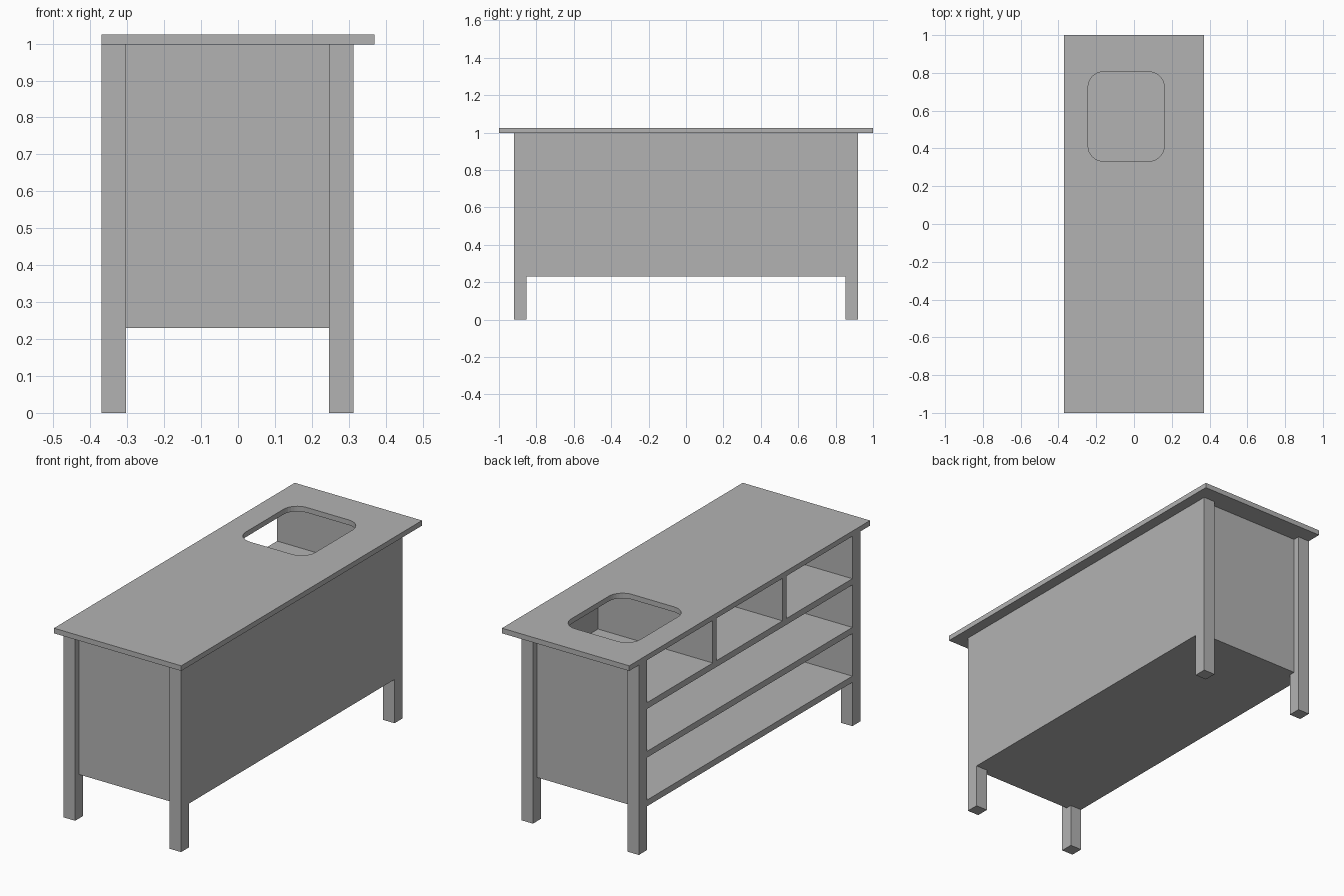
import bpy
import bmesh
from math import cos, sin, pi

cube = bpy.data.objects.get("Cube")
if cube:
    bpy.data.objects.remove(cube, do_unlink=True)

grey = bpy.data.materials.new("plain grey")
grey.use_nodes = True
grey.diffuse_color = (0.45, 0.45, 0.45, 1)
grey.node_tree.nodes["Principled BSDF"].inputs["Base Color"].default_value = grey.diffuse_color

# Main dimensions
OPEN_X, BACK_X = -0.37, 0.313      # open shelf side, closed side
END_Y, LEG = 0.92, 0.067           # outer leg face, leg thickness
INNER_Y = END_Y - LEG
BOARD = 0.033
BOTTOM, UNDER_TOP, TOP = 0.23, 0.998, 1.025
PANEL_X = 0.297                    # inner face of the closed side


def add(name, bm):
    mesh = bpy.data.meshes.new(name)
    bm.to_mesh(mesh)
    bm.free()
    mesh.materials.append(grey)
    ob = bpy.data.objects.new(name, mesh)
    bpy.context.collection.objects.link(ob)
    return ob


def box(name, x, y, z):
    """Box from (low, high) ranges."""
    bm = bmesh.new()
    bmesh.ops.create_cube(bm, size=1)
    for v in bm.verts:
        for i, (low, high) in enumerate((x, y, z)):
            v.co[i] = low if v.co[i] < 0 else high
    return add(name, bm)


def rounded_rect(x0, x1, y0, y1, r, steps=8):
    pts = []
    corners = ((x1 - r, y1 - r), (x0 + r, y1 - r), (x0 + r, y0 + r), (x1 - r, y0 + r))
    for k, (cx, cy) in enumerate(corners):
        for s in range(steps + 1):
            a = (k + s / steps) * pi / 2
            pts.append((cx + r * cos(a), cy + r * sin(a)))
    return pts


# Worktop with a rounded basin opening
bm = bmesh.new()
outer = [(-0.37, -1), (0.37, -1), (0.37, 1), (-0.37, 1)]
hole = rounded_rect(-0.243, 0.16, 0.333, 0.805, 0.08)
edges = []
for loop in (outer, hole):
    vs = [bm.verts.new((x, y, UNDER_TOP)) for x, y in loop]
    edges += [bm.edges.new((vs[i - 1], vs[i])) for i in range(len(vs))]
bmesh.ops.triangle_fill(bm, edges=edges, use_beauty=True)
solid = bmesh.ops.extrude_face_region(bm, geom=bm.faces[:], use_keep_orig=True)
for v in solid["geom"]:
    if isinstance(v, bmesh.types.BMVert):
        v.co.z = TOP
bmesh.ops.recalc_face_normals(bm, faces=bm.faces[:])
bmesh.ops.dissolve_limit(bm, angle_limit=0.01, verts=bm.verts[:], edges=bm.edges[:])
add("worktop", bm)

# Legs and recessed end panels
for side, sy in (("front", -1), ("rear", 1)):
    leg_y = sorted((sy * INNER_Y, sy * END_Y))
    box(side + "_open_side_leg", (OPEN_X, OPEN_X + LEG), leg_y, (0, UNDER_TOP))
    box(side + "_closed_side_leg", (BACK_X - LEG, BACK_X), leg_y, (0, UNDER_TOP))
    box(side + "_end_panel", (OPEN_X + LEG, BACK_X - LEG),
        sorted((sy * INNER_Y, sy * (INNER_Y + BOARD))), (BOTTOM, UNDER_TOP))

# Closed long side
box("long_panel", (PANEL_X, BACK_X), (-INNER_Y, INNER_Y), (BOTTOM, UNDER_TOP))

# Three evenly spaced shelves
pitch = (UNDER_TOP - BOTTOM) / 3
for i, name in enumerate(("bottom_shelf", "middle_shelf", "upper_shelf")):
    z = BOTTOM + i * pitch
    box(name, (OPEN_X, PANEL_X), (-INNER_Y, INNER_Y), (z, z + BOARD))

# Two dividers make three bays above the upper shelf
for name, y in (("front_divider", -0.29), ("rear_divider", 0.29)):
    box(name, (OPEN_X, PANEL_X), (y - BOARD / 2, y + BOARD / 2),
        (BOTTOM + 2 * pitch + BOARD, UNDER_TOP))
